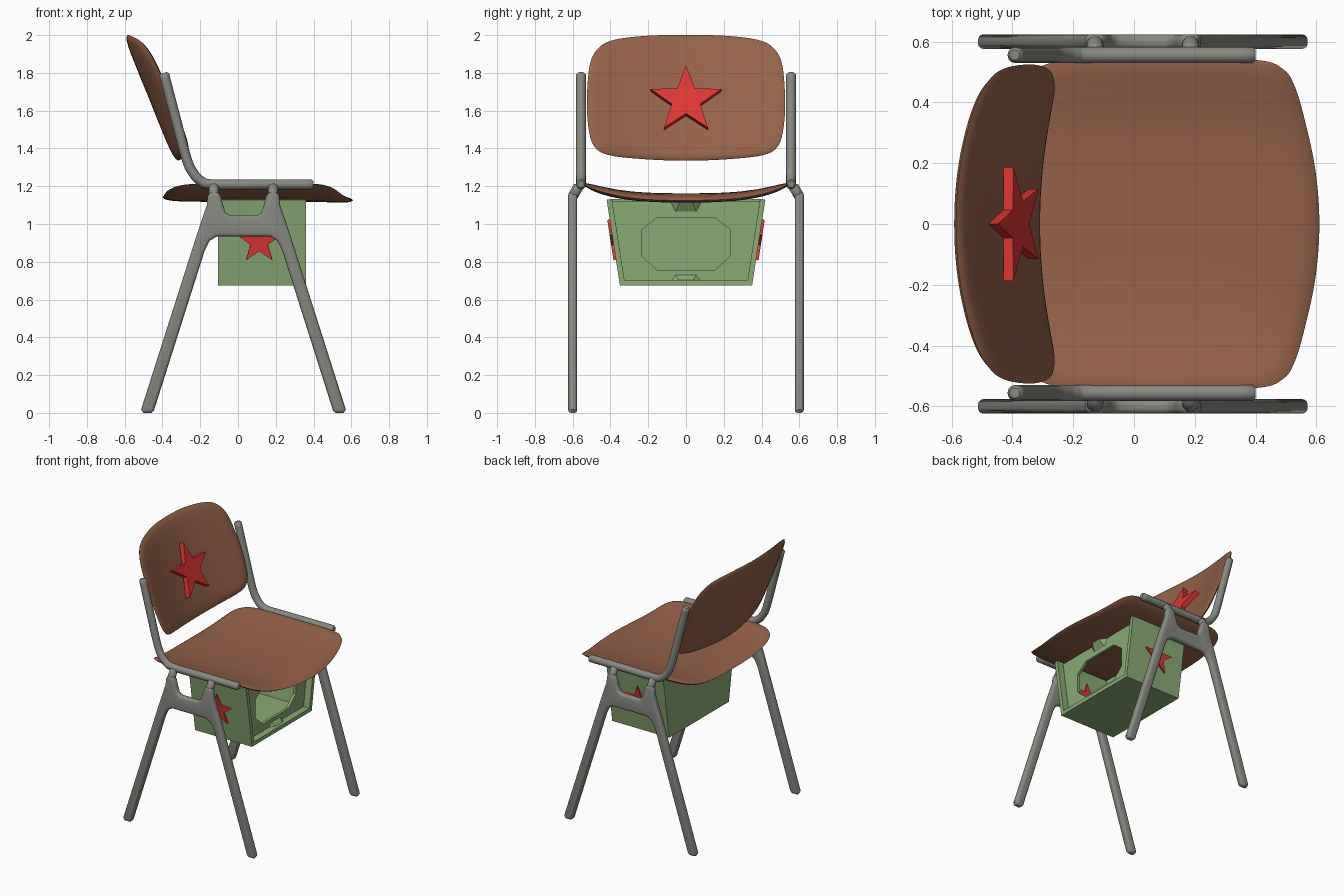
import bpy, bmesh, math
from mathutils import Vector, Matrix

if "Cube" in bpy.data.objects:
    bpy.data.objects.remove(bpy.data.objects["Cube"])


def material(name, rgb):
    m = bpy.data.materials.new(name)
    m.diffuse_color = (*rgb, 1)
    m.use_nodes = True
    m.node_tree.nodes["Principled BSDF"].inputs["Base Color"].default_value = m.diffuse_color
    return m


BROWN = material("brown_shell", (0.30, 0.122, 0.066))
GREY = material("grey_metal", (0.25, 0.25, 0.225))
GREEN = material("green_bin", (0.255, 0.405, 0.175))
RED = material("red_star", (0.73, 0.038, 0.032))


def make(name, verts, faces, mat, smooth=None):
    me = bpy.data.meshes.new(name)
    me.from_pydata([tuple(v) for v in verts], [], faces)
    bm = bmesh.new()
    bm.from_mesh(me)
    bmesh.ops.recalc_face_normals(bm, faces=bm.faces)
    bm.to_mesh(me)
    bm.free()
    ob = bpy.data.objects.new(name, me)
    bpy.context.collection.objects.link(ob)
    me.materials.append(mat)
    if smooth:
        activate(ob)
        bpy.ops.object.shade_smooth_by_angle(angle=math.radians(smooth))
    return ob


def activate(ob):
    bpy.ops.object.select_all(action='DESELECT')
    ob.select_set(True)
    bpy.context.view_layer.objects.active = ob


def spline(pts, closed, steps=5):
    """Smooth curve through the given points."""
    p = [Vector(q) for q in pts]
    n = len(p)
    at = (lambda i: p[i % n]) if closed else (lambda i: p[max(0, min(n - 1, i))])
    out = []
    for i in range(n if closed else n - 1):
        a, b, c, d = at(i - 1), at(i), at(i + 1), at(i + 2)
        for k in range(steps):
            t = k / steps
            out.append(0.5 * (2 * b + (c - a) * t + (2 * a - 5 * b + 4 * c - d) * t * t
                              + (3 * b - a - 3 * c + d) * t ** 3))
    return out if closed else out + [p[-1]]


def shell(name, half, centre, thick, place):
    """Moulded panel: mirrored outline, domed edge, bent by place(a, b, h)."""
    full = half + [(a, -b) for a, b in reversed(half) if b > 0]
    loop = spline(full, True)
    n = len(loop)
    c = Vector((centre, 0))
    radii = [0.1, 0.3, 0.5, 0.68, 0.82, 0.91, 0.97, 1, 0.97, 0.91, 0.82, 0.68, 0.5, 0.3, 0.1]
    verts, faces = [], []
    for i, r in enumerate(radii):
        side = 1 if i < 7 else -1
        h = side * thick / 2 * math.sqrt(max(0, 1 - r ** 8))
        for q in loop:
            p = c + (q - c) * r
            verts.append(place(p.x, p.y, h))
    for i in range(len(radii) - 1):
        for j in range(n):
            k = (j + 1) % n
            faces.append((i * n + j, i * n + k, (i + 1) * n + k, (i + 1) * n + j))
    faces.append(tuple(range(n)))
    faces.append(tuple(range(len(verts) - n, len(verts))))
    return make(name, verts, faces, BROWN, 60)


# Seat: sides curl up, front lip drops
def seat_place(x, y, h):
    drop = 0.015 * max(0, (x - 0.35) / 0.26) ** 2
    return (x, y, 1.14 + 0.07 * abs(y / 0.54) ** 3.2 - drop + h)


shell("seat", [(0.61, 0), (0.598, 0.17), (0.565, 0.33), (0.53, 0.45), (0.49, 0.51), (0.40, 0.54),
               (0.1, 0.545), (-0.2, 0.54), (-0.32, 0.51), (-0.375, 0.43), (-0.395, 0.25), (-0.40, 0)],
      0.1, 0.045, seat_place)


# Backrest: leans back, sides wrap forward
def back_place(z, y, h):
    x = -0.585 + (2.0 - z) * 0.405 + 0.085 * (abs(y) / 0.5) ** 2
    return (x + h, y, z)


shell("backrest", [(2.0, 0), (1.997, 0.2), (1.975, 0.38), (1.93, 0.465), (1.84, 0.51), (1.65, 0.525),
                   (1.5, 0.515), (1.41, 0.485), (1.365, 0.41), (1.343, 0.22), (1.335, 0)],
      1.66, 0.046, back_place)


def star(name, radius, thick, centre, right, up):
    """Five-pointed plate standing on the plane of right and up."""
    right, up = Vector(right).normalized(), Vector(up).normalized()
    n = right.cross(up)
    verts = []
    for s in (-0.5, 0.5):
        for i in range(10):
            r = radius * (1 if i % 2 == 0 else 0.4)
            a = math.pi * i / 5
            verts.append(Vector(centre) + right * r * math.sin(a) + up * r * math.cos(a) + n * s * thick)
    faces = [tuple(range(10)), tuple(range(10, 20))]
    faces += [(i, (i + 1) % 10, (i + 1) % 10 + 10, i + 10) for i in range(10)]
    return make(name, verts, faces, RED)


star("backrest_star", 0.197, 0.035, (-0.39, 0, 1.652), (0, 1, 0), (-0.405, 0, 1))


def tube(name, pts, radius, ends=0.65):
    """Round bar with softened ends."""
    p = [Vector(q) for q in pts]
    tip = radius * 0.35
    p.insert(1, p[0] + (p[1] - p[0]).normalized() * tip)
    p.insert(-1, p[-1] + (p[-2] - p[-1]).normalized() * tip)
    cu = bpy.data.curves.new(name, 'CURVE')
    cu.dimensions = '3D'
    cu.bevel_depth = radius
    cu.bevel_resolution = 4
    cu.use_fill_caps = True
    s = cu.splines.new('POLY')
    s.points.add(len(p) - 1)
    for i, q in enumerate(p):
        s.points[i].co = (*q, 1)
        s.points[i].radius = ends if i in (0, len(p) - 1) else 1
    ob = bpy.data.objects.new(name, cu)
    bpy.context.collection.objects.link(ob)
    cu.materials.append(GREY)
    activate(ob)
    bpy.ops.object.convert(target='MESH')
    bpy.ops.object.shade_smooth_by_angle(angle=math.radians(50))


# Half outline of the leg frame, measured from its middle
MID = 0.029
LEG = [(0.07, 1.045), (0.095, 1.06), (0.108, 1.10), (0.12, 1.148), (0.137, 1.168), (0.175, 1.168),
       (0.19, 1.148), (0.194, 1.10), (0.245, 0.95), (0.542, 0.018), (0.53, 0.0), (0.488, 0.0),
       (0.474, 0.012), (0.205, 0.86), (0.18, 0.91), (0.14, 0.935)]
outline = [(MID + a, z) for a, z in LEG] + [(MID - a, z) for a, z in reversed(LEG)]

for side, label in ((-1, "right"), (1, "left")):
    # Leg frame
    n = len(outline)
    verts = [(x, side * 0.6 + d, z) for d in (-0.024, 0.024) for x, z in outline]
    faces = [tuple(range(n)), tuple(range(n, 2 * n))]
    faces += [(i, (i + 1) % n, (i + 1) % n + n, i + n) for i in range(n)]
    ob = make(label + "_leg_frame", verts, faces, GREY)
    bev = ob.modifiers.new("round", 'BEVEL')
    bev.width = 0.017
    bev.segments = 3
    bev.limit_method = 'ANGLE'
    bev.angle_limit = math.radians(60)
    activate(ob)
    bpy.ops.object.modifier_apply(modifier="round")
    bpy.ops.object.shade_smooth_by_angle(angle=math.radians(40))
    # Bent rail holding seat and backrest
    y = side * 0.556
    path = [(-0.393, y, 1.80), (-0.33, y, 1.56), (-0.272, y, 1.345), (-0.24, y, 1.275),
            (-0.20, y, 1.23), (-0.14, y, 1.21), (0.1, y, 1.21), (0.40, y, 1.21)]
    tube(label + "_rail", spline(path, False), 0.0265)
    # Lugs joining leg frame to rail
    for dx, end in ((-0.157, "rear"), (0.157, "front")):
        tube(f"{label}_{end}_lug", [(MID + dx, side * 0.603, 1.14), (MID + dx, side * 0.565, 1.205)], 0.027)
    # Star set through the bin wall
    star(label + "_bin_star", 0.12, 0.05, (0.112, side * 0.374, 0.907), (-side, 0, 0), (0, side * 0.154, 1))

# Bin: open at the front and top
X0, X1, Z0, Z1 = -0.107, 0.36, 0.675, 1.128
sec = [(-0.42, Z1), (-0.35, Z0), (0.35, Z0), (0.42, Z1)]
verts = [(x, y, z) for x in (X0, X1) for y, z in sec]
bin_ob = make("bin", verts, [(0, 1, 2, 3), (0, 4, 5, 1), (1, 5, 6, 2), (2, 6, 7, 3)], GREEN)
bm = bmesh.new()
bm.from_mesh(bin_ob.data)
if sum(f.normal.dot(f.calc_center_median() - Vector((0.12, 0, 0.95))) for f in bm.faces) < 0:
    bmesh.ops.reverse_faces(bm, faces=bm.faces)
bm.to_mesh(bin_ob.data)
bm.free()
wall = bin_ob.modifiers.new("wall", 'SOLIDIFY')
wall.thickness = 0.028
wall.offset = -1
wall.use_even_offset = True

# Recessed bin panel with an eight-sided opening
hole = [(0.235, 0.83), (0.235, 0.97), (0.15, 1.035), (-0.15, 1.035),
        (-0.235, 0.97), (-0.235, 0.83), (-0.15, 0.755), (0.15, 0.755)]
edge = [(0.335, 0.69), (0.395, 1.12), (0.15, 1.12), (-0.15, 1.12),
        (-0.395, 1.12), (-0.335, 0.69), (-0.15, 0.69), (0.15, 0.69)]
verts = [(x, y, z) for x in (0.29, 0.31) for lp in (hole, edge) for y, z in lp]
faces = []
for i in range(8):
    j = (i + 1) % 8
    faces += [(i, j, j + 8, i + 8), (i + 16, j + 16, j + 24, i + 24),
              (i, j, j + 16, i + 16), (i + 8, j + 8, j + 24, i + 24)]
make("bin_panel", verts, faces, GREEN)

# Gussets between panel and bin rim
for name, za, zb in (("upper_gusset", 1.125, 1.05), ("lower_gusset", 0.69, 0.74)):
    verts = [(0.30, -0.10, za), (0.30, 0.10, za), (0.30, 0.06, zb), (0.30, -0.06, zb),
             (0.35, -0.03, za), (0.35, 0.03, za)]
    make(name, verts, [(0, 1, 2, 3), (0, 1, 5, 4), (4, 5, 2, 3), (0, 4, 3), (1, 2, 5)], GREEN)
